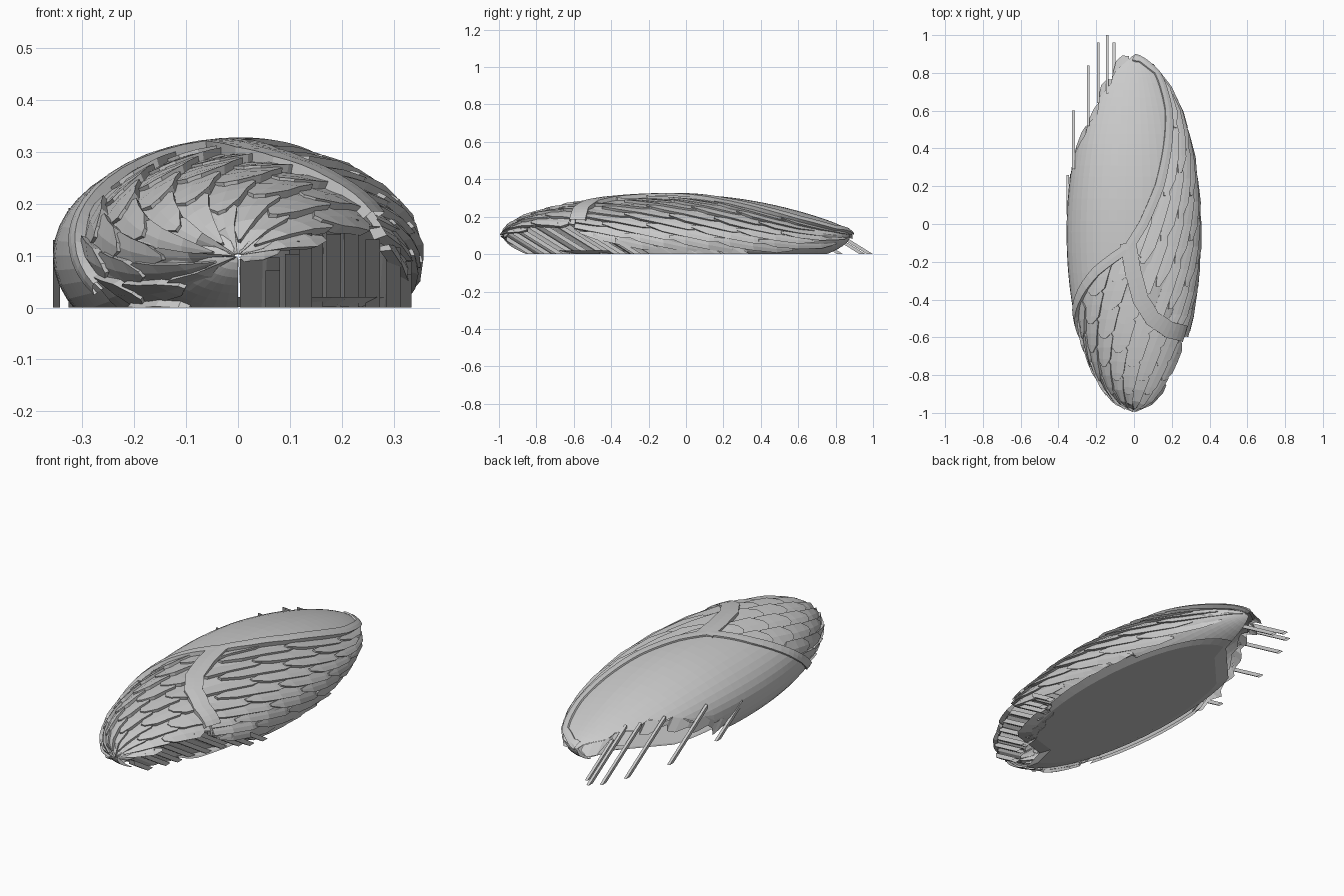
import bpy, bmesh, math, random
from mathutils import Vector

if "Cube" in bpy.data.objects:
    bpy.data.objects.remove(bpy.data.objects["Cube"])

random.seed(4)
CY, CZ, RX, RY, RZ = -0.05, 0.10, 0.355, 0.94, 0.217
SLOPE = 0.62          # drop per unit y of the swept fins


def interp(pts, t):
    if t <= pts[0][0]:
        return pts[0][1]
    for (a, b), (c, d) in zip(pts, pts[1:]):
        if t <= c:
            return b + (d - b) * (t - a) / (c - a)
    return pts[-1][1]


# Panel borders: angle (degrees around the long axis, 0 = top) against y
DOME = [(-.62, -112), (-.5, -85), (-.4, -64), (-.25, -35), (-.12, -5), (0, 8), (.2, 22),
        (.4, 33), (.6, 44), (.8, 52), (.87, 30)]
RIGHT = [(-.989, 165), (-.98, 110), (-.95, 66), (-.85, 54), (-.64, 63), (-.48, 88), (-.3, 98),
         (0, 105), (.3, 112), (.45, 178)]
LEFT = [(0, -180), (.15, -100), (.4, -74), (.55, -52), (.7, -48), (.78, -40), (.85, -32), (.89, -20)]
FRONT = [(-112, -.62), (-85, -.5), (-64, -.4), (-35, -.25), (-5, -.14), (5, -.4), (19, -.52),
         (59, -.6), (110, -.62)]


def surf(y, deg, off=0.0):
    """Point on the egg-shaped shell, pushed out along its normal."""
    y = max(-.9898, min(.889, y))
    a = math.radians(deg)
    r = math.sqrt(max(0, 1 - ((y - CY) / RY) ** 2))
    h = RZ * r * math.cos(a)
    if y > 0 and h > 0:
        h *= 1 - .5 * y * y
    p = Vector((RX * r * math.sin(a), y, CZ + h))
    n = Vector((p.x / RX ** 2, (y - CY) / RY ** 2, h / RZ ** 2)).normalized()
    return p + n * off


def finish(name, bm):
    """Trim at the ground and make the object."""
    bmesh.ops.remove_doubles(bm, verts=bm.verts, dist=1e-4)
    bmesh.ops.dissolve_degenerate(bm, edges=bm.edges, dist=1e-5)
    bmesh.ops.bisect_plane(bm, geom=bm.verts[:] + bm.edges[:] + bm.faces[:],
                           plane_co=(0, 0, 0), plane_no=(0, 0, -1), clear_outer=True)
    bmesh.ops.recalc_face_normals(bm, faces=bm.faces)
    me = bpy.data.meshes.new(name)
    bm.to_mesh(me)
    bm.free()
    ob = bpy.data.objects.new(name, me)
    bpy.context.collection.objects.link(ob)
    return ob


def grid(bm, rows):
    vs = [[bm.verts.new(p) for p in r] for r in rows]
    for r, s in zip(vs, vs[1:]):
        for i in range(len(r) - 1):
            bm.faces.new((r[i], r[i + 1], s[i + 1], s[i]))


def sheet(name, y0, y1, lo, hi, off, n=40, step=7.5):
    bm, rows = bmesh.new(), []
    for i in range(n + 1):
        y = (y0 + y1) / 2 - (y1 - y0) / 2 * math.cos(math.pi * i / n)
        a, b = lo(y), hi(y)
        rows.append([surf(y, min(max(-180 + step * j, a), b), off) for j in range(int(360 / step) + 1)])
    grid(bm, rows)
    return finish(name, bm)


def band(name, path, width):
    """Raised flat strip following (y, degrees) points, with side walls."""
    path = [(interp([(i, p[0]) for i, p in enumerate(path)], k / 4),
             interp([(i, p[1]) for i, p in enumerate(path)], k / 4))
            for k in range(4 * (len(path) - 1) + 1)]
    bm, rows = bmesh.new(), []
    for i, (y, a) in enumerate(path):
        p, q = path[max(i - 2, 0)], path[min(i + 2, len(path) - 1)]
        r = RX * math.sqrt(max(.03, 1 - ((y - CY) / RY) ** 2)) * math.pi / 180
        t = Vector((q[0] - p[0], (q[1] - p[1]) * r)).normalized() * width / 2
        rows.append([surf(y + s * t.y, a - s * t.x / r, o)
                     for s, o in ((-1, -.02), (-1, .01), (0, .011), (1, .01), (1, -.02))])
    grid(bm, rows)
    finish(name, bm)


def scale_plate(bm, y, a, half_len, half_deg, slant, clip):
    """One long hexagonal shingle, higher on its front and outer edge."""
    top, low = [], []
    lift = random.uniform(-.001, .001)
    for t, w in ((-1, .3), (-.6, 1), (0, 1), (.6, 1), (1, .3)):
        tr, lr = [], []
        for s in (-1, 0, 1):
            yy, aa = clip(y + t * half_len, a + slant * t * half_len + s * w * half_deg)
            tr.append(surf(yy, aa, lift - .004 - .004 * t + .007 * s * w))
            lr.append(surf(yy, aa, -.022))
        top.append(tr)
        low.append(lr)
    grid(bm, top)
    loop = lambda g: [r[0] for r in g] + g[-1][1:] + [r[2] for r in g[-2::-1]] + [g[0][1], g[0][0]]
    grid(bm, [loop(top), loop(low)])


def fin(bm, top, w, h):
    """Thin slanted bar running from a rim point back and down to the ground."""
    end = Vector((top.x, top.y + (top.z + h) / SLOPE, -h))
    offs = [(-w, 0), (w, 0), (w, h), (-w, h), (-w, 0)]
    grid(bm, [[p + Vector((dx, 0, -dz)) for dx, dz in offs] for p in (top, end)])


# Main shell and smooth dome panel
left = lambda y: interp(LEFT, y) + 5 * math.sin(y * 45) * (y > .15)
right = lambda y: interp(RIGHT, y)
sheet("shell_body", -.9898, .889, left, right, -.012)
sheet("dome_panel", -.62, .889, left, lambda y: interp(DOME, y), .002)

# Y-shaped raised bands
band("long_band", [(.885, 5), (.87, 32), (.8, 52), (.7, 48), (.6, 45), (.4, 34), (.2, 23), (0, 8), (-.14, -6)], .05)
band("left_band", [(-.12, -4), (-.25, -35), (-.4, -64), (-.5, -85), (-.6, -110)], .05)
band("front_band", [(-.1, -5), (-.25, -1), (-.4, 6), (-.5, 18), (-.56, 38), (-.58, 64)], .085)

# Long shingles on the right flank
bm = bmesh.new()
for i in range(-6, 16):
    for j in range(-3, 4):
        y = j * .36 + (i % 3) * .12
        a = 20 + i * 11 + 60 * y
        if y > .82 or not interp(DOME, y) + 2 < a < min(right(y), 122) + 3 or y < interp(FRONT, a):
            continue
        scale_plate(bm, y, a, .21, 6, 60,
                    lambda v, b: (max(v, interp(FRONT, b) + .01), max(b, interp(DOME, v) + 2)))
finish("flank_shingles", bm)

# Short shingles over the nose
bm = bmesh.new()
for i in range(-10, 9):
    for j in range(6):
        y = -.955 + j * .15 + (i % 2) * .075
        a = i * 20 + 60 * (y + .7)
        if y > interp(FRONT, a) - .01 or not -150 < a < right(y) + 2:
            continue
        scale_plate(bm, y, a, .1, 11, 60, lambda v, b: (min(v, interp(FRONT, b) - .015), b))
finish("nose_shingles", bm)

# Recessed wall swept from the right rim to the ground
bm = bmesh.new()
ys = [-.989 + 1.3 * (i / 40) ** 1.3 for i in range(41)]
rim = [surf(y, right(y) - 4 * (i // 2 % 2), -.016) for i, y in enumerate(ys)]
grid(bm, [rim, [Vector((p.x * .96, p.y + p.z / SLOPE, 0)) for p in rim]])
finish("recessed_wall", bm)

# Base plate: flat oval with a shallow sloping edge
bm = bmesh.new()
base = [(.30 * math.sin(t), -.05 + .83 * math.cos(t)) for t in [math.pi * i / 24 for i in range(48)]]
ring = [(x, max(y, -.72 + .3 * x) if x > -.02 else min(y, .70 + 1.1 * x)) for x, y in base]
flat = [bm.verts.new((x * .87, -.02 + (y + .02) * .88, .001)) for x, y in ring]
edge = [bm.verts.new((x, y, .02)) for x, y in ring]
bm.faces.new(flat)
for i in range(48):
    bm.faces.new((flat[i - 1], flat[i], edge[i], edge[i - 1]))
finish("base_plate", bm)

# Fins hanging below the front right rim
bm = bmesh.new()
for y in (-.97, -.93, -.89, -.84, -.77, -.69, -.6, -.5, -.38):
    fin(bm, surf(y, right(y), -.012), .014, .025)
finish("front_fins", bm)

# Short broken lip and long fins at the rear left
bm = bmesh.new()
ys = [.12 + .75 * i / 24 for i in range(25)]
lip = [surf(y, left(y), -.002) for y in ys]
grid(bm, [lip, [p + Vector((0, .05, -.05)) * (1.1 if i // 2 % 2 else .4) for i, p in enumerate(lip)]])
finish("rear_lip", bm)
bm = bmesh.new()
for x, y0, y1 in ((-.35, .05, .26), (-.32, .29, .60), (-.243, .52, .84), (-.19, .64, .96),
                  (-.142, .69, 1.0), (-.106, .71, .96)):
    fin(bm, Vector((x, y0, (y1 - y0) * SLOPE)), .007, .02)
finish("rear_fins", bm)
